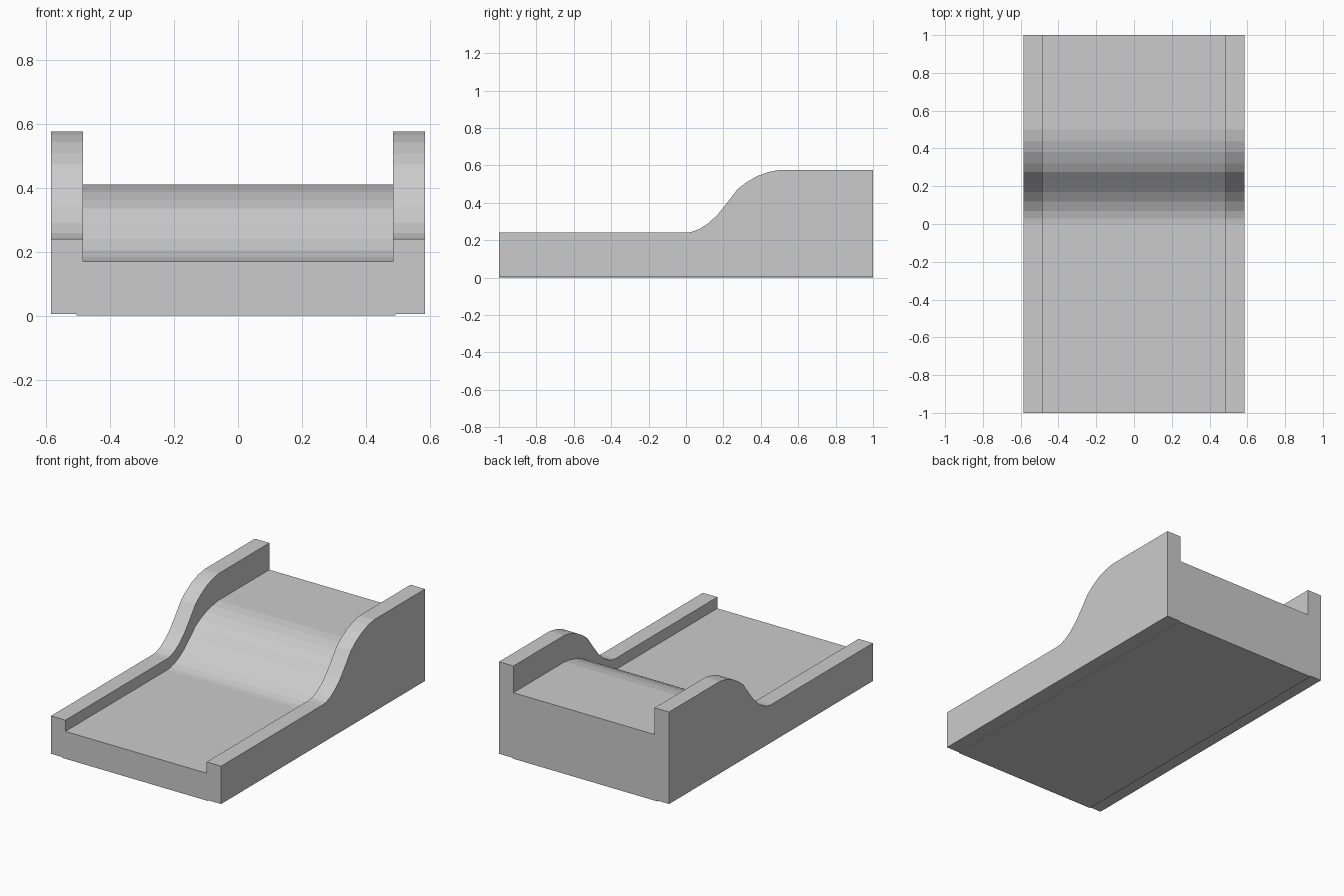
import bpy, bmesh

if "Cube" in bpy.data.objects:
    bpy.data.objects.remove(bpy.data.objects["Cube"])

# S-shaped rise: (y position, fraction of the total rise)
RISE = [(-1, 0), (0, 0), (0.03, 0.012), (0.07, 0.056), (0.12, 0.15), (0.17, 0.29),
        (0.22, 0.475), (0.275, 0.69), (0.32, 0.795), (0.38, 0.90), (0.44, 0.965),
        (0.5, 1), (1, 1)]
OUTER, INNER = 0.584, 0.485


def section(f):
    """Channel cross-section (x, z): side rails, sunken deck, shallow base step."""
    rail = 0.24 + 0.336 * f
    deck = 0.17 + 0.24 * f
    return [(-OUTER, 0.005), (-OUTER, rail), (-INNER, rail), (-INNER, deck),
            (INNER, deck), (INNER, rail), (OUTER, rail), (OUTER, 0.005),
            (0.492, 0.005), (0.492, 0), (-0.505, 0), (-0.505, 0.005)]


# Loft the channel section along y
bm = bmesh.new()
rings = [[bm.verts.new((x, y, z)) for x, z in section(f)] for y, f in RISE]
for a, b in zip(rings, rings[1:]):
    for i in range(len(a)):
        j = (i + 1) % len(a)
        bm.faces.new((a[i], a[j], b[j], b[i]))
bm.faces.new(rings[0])
bm.faces.new(rings[-1][::-1])

# Merge the coplanar strips of the side walls and base
bmesh.ops.recalc_face_normals(bm, faces=bm.faces)
bmesh.ops.dissolve_limit(bm, angle_limit=0.005, verts=bm.verts, edges=bm.edges)

mesh = bpy.data.meshes.new("railed_ramp")
bm.to_mesh(mesh)
bm.free()
ramp = bpy.data.objects.new("railed_ramp", mesh)
bpy.context.collection.objects.link(ramp)
